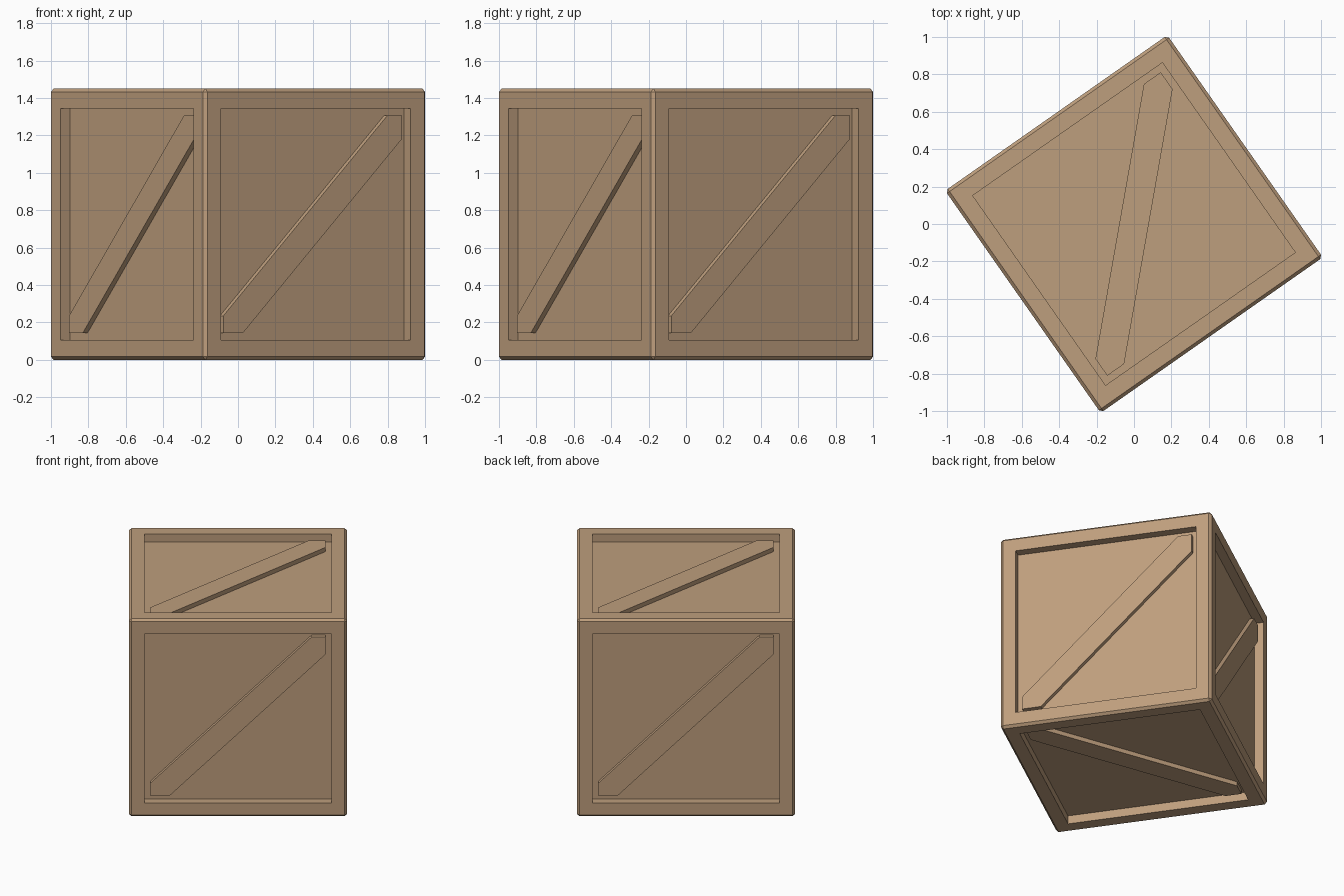
import bpy, bmesh, math
from mathutils import Vector, Matrix

if "Cube" in bpy.data.objects:
    bpy.data.objects.remove(bpy.data.objects["Cube"])

SIZE, BEVEL, FRAME = 1.45, 0.017, 0.1425
PANEL_DEPTH, BRACE_DEPTH = 0.061, 0.03
H = SIZE / 2
OPEN = H - FRAME                      # half width of each recessed opening
PLACE = Matrix.Translation((0, 0, H)) @ Matrix.Rotation(math.radians(35), 4, 'Z')

wood = bpy.data.materials.new("tan wood")
wood.diffuse_color = (0.515, 0.342, 0.205, 1)
wood.use_nodes = True
wood.node_tree.nodes["Principled BSDF"].inputs["Base Color"].default_value = wood.diffuse_color


def add_object(name, bm):
    bmesh.ops.recalc_face_normals(bm, faces=bm.faces)
    bm.transform(PLACE)
    mesh = bpy.data.meshes.new(name)
    bm.to_mesh(mesh)
    bm.free()
    mesh.materials.append(wood)
    obj = bpy.data.objects.new(name, mesh)
    bpy.context.collection.objects.link(obj)


# Crate body: chamfered cube with a sunken panel on every side
bm = bmesh.new()
bmesh.ops.create_cube(bm, size=SIZE)
bmesh.ops.bevel(bm, geom=bm.edges[:], offset=BEVEL, segments=1,
                affect='EDGES', profile=0.5)
sides = [f for f in bm.faces if f.calc_area() > 1]
for side in sides:
    normal = side.normal.copy()
    bmesh.ops.inset_region(bm, faces=[side], thickness=FRAME - BEVEL)
    # Second zero-width inset gives the straight walls of the recess
    bmesh.ops.inset_region(bm, faces=[side], thickness=0)
    bmesh.ops.translate(bm, verts=side.verts[:], vec=-normal * PANEL_DEPTH)
add_object("crate_body", bm)


# Diagonal brace across each panel, cut to fit the opening corners
def add_brace(name, normal, up, above, below):
    n, v = Vector(normal), Vector(up)
    u = v.cross(n)
    outline = [(-OPEN, -OPEN), (-OPEN + below, -OPEN), (OPEN, OPEN - below),
               (OPEN, OPEN), (OPEN - above, OPEN), (-OPEN, -OPEN + above)]
    bm = bmesh.new()
    face = bm.faces.new([bm.verts.new(u * a + v * b + n * (H - BRACE_DEPTH))
                         for a, b in outline])
    ext = bmesh.ops.extrude_face_region(bm, geom=[face], use_keep_orig=True)
    moved = [g for g in ext["geom"] if isinstance(g, bmesh.types.BMVert)]
    bmesh.ops.translate(bm, verts=moved, vec=-n * (PANEL_DEPTH - BRACE_DEPTH + 0.002))
    add_object(name, bm)


for name, normal in (("front", (0, -1, 0)), ("right", (1, 0, 0)),
                     ("back", (0, 1, 0)), ("left", (-1, 0, 0))):
    add_brace(name + "_brace", normal, (0, 0, 1), 0.093, 0.127)
for name, normal in (("top", (0, 0, 1)), ("bottom", (0, 0, -1))):
    add_brace(name + "_brace", normal, (0, 1, 0), 0.11, 0.11)
